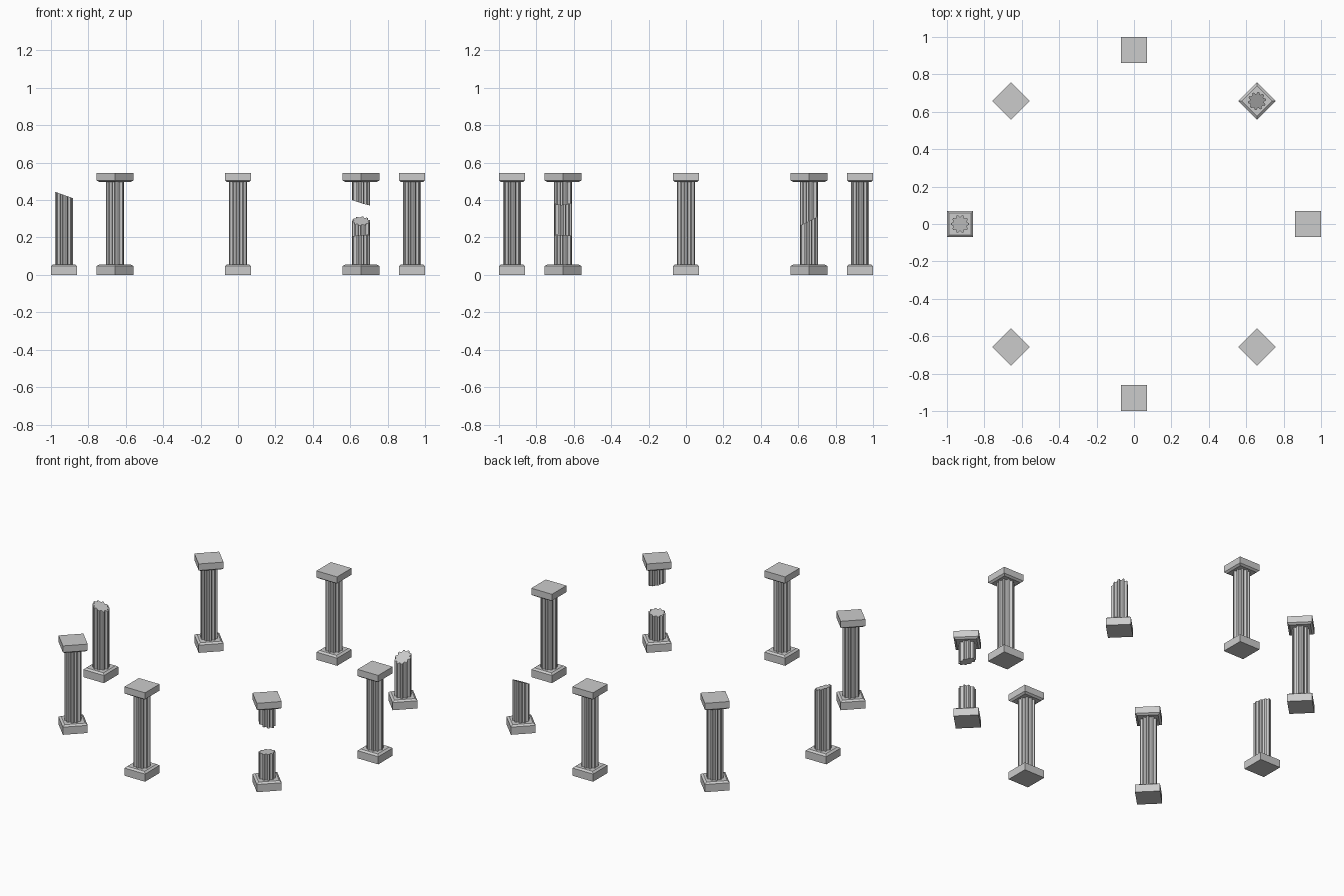
import bpy, bmesh
from math import sin, cos, radians

if "Cube" in bpy.data.objects:
    bpy.data.objects.remove(bpy.data.objects["Cube"])

H = 0.545          # column height
RING = 0.93        # circle the columns stand on
FOOT, NECK = 0.056, H - 0.049
FLUTES = 10
# one flute: (angle in degrees, radius)
FLUTE = [(-6, .048), (6, .048), (10, .041), (18, .0375), (26, .041)]


def loft(name, rings):
    """Skin a stack of matching point loops and close both ends."""
    bm = bmesh.new()
    loops = [[bm.verts.new(p) for p in r] for r in rings]
    n = len(loops[0])
    for a, b in zip(loops, loops[1:]):
        for i in range(n):
            j = (i + 1) % n
            bm.faces.new((a[i], a[j], b[j], b[i]))
    bm.faces.new(loops[0][::-1])
    bm.faces.new(loops[-1])
    bmesh.ops.recalc_face_normals(bm, faces=bm.faces)
    me = bpy.data.meshes.new(name)
    bm.to_mesh(me)
    bm.free()
    ob = bpy.data.objects.new(name, me)
    bpy.context.collection.objects.link(ob)
    return ob


def block(name, c, turn, levels):
    """Square slab with chamfer; levels are (half width, z)."""
    rings = []
    for half, z in levels:
        r = half * 2 ** 0.5
        rings.append([(c[0] + r * cos(turn + radians(45 + 90 * k)),
                       c[1] + r * sin(turn + radians(45 + 90 * k)), z)
                      for k in range(4)])
    loft(name, rings)


def shaft(name, c, turn, low, high):
    """Fluted shaft between two planes (z at centre, slope x, slope y)."""
    outline = []
    for k in range(FLUTES):
        for deg, r in FLUTE:
            a = turn + radians(deg + 360 / FLUTES * k)
            outline.append((r * cos(a), r * sin(a)))
    loft(name, [[(c[0] + x, c[1] + y, z + sx * x + sy * y) for x, y in outline]
                for z, sx, sy in (low, high)])


BOTTOM, TOP = (FOOT, 0, 0), (NECK, 0, 0)
# broken columns: list of remaining shaft pieces, and whether the cap survives
BROKEN = {
    1: ([(BOTTOM, (.288, 0, .5))], False),
    4: ([(BOTTOM, (.427, -.36, 0))], False),
    7: ([(BOTTOM, (.21, .08, -.06)), ((.386, -.3, .05), TOP)], True),
}

for i in range(8):
    turn = radians(45 * i)
    c = (RING * cos(turn), RING * sin(turn))
    pieces, capped = BROKEN.get(i, ([(BOTTOM, TOP)], True))
    block(f"column_base_{i}", c, turn, [(.07, 0), (.07, .047), (.058, FOOT)])
    for k, (low, high) in enumerate(pieces):
        shaft(f"column_shaft_{i}_{k}", c, turn, low, high)
    if capped:
        block(f"column_cap_{i}", c, turn,
              [(.058, NECK), (.07, H - .04), (.07, H)])
